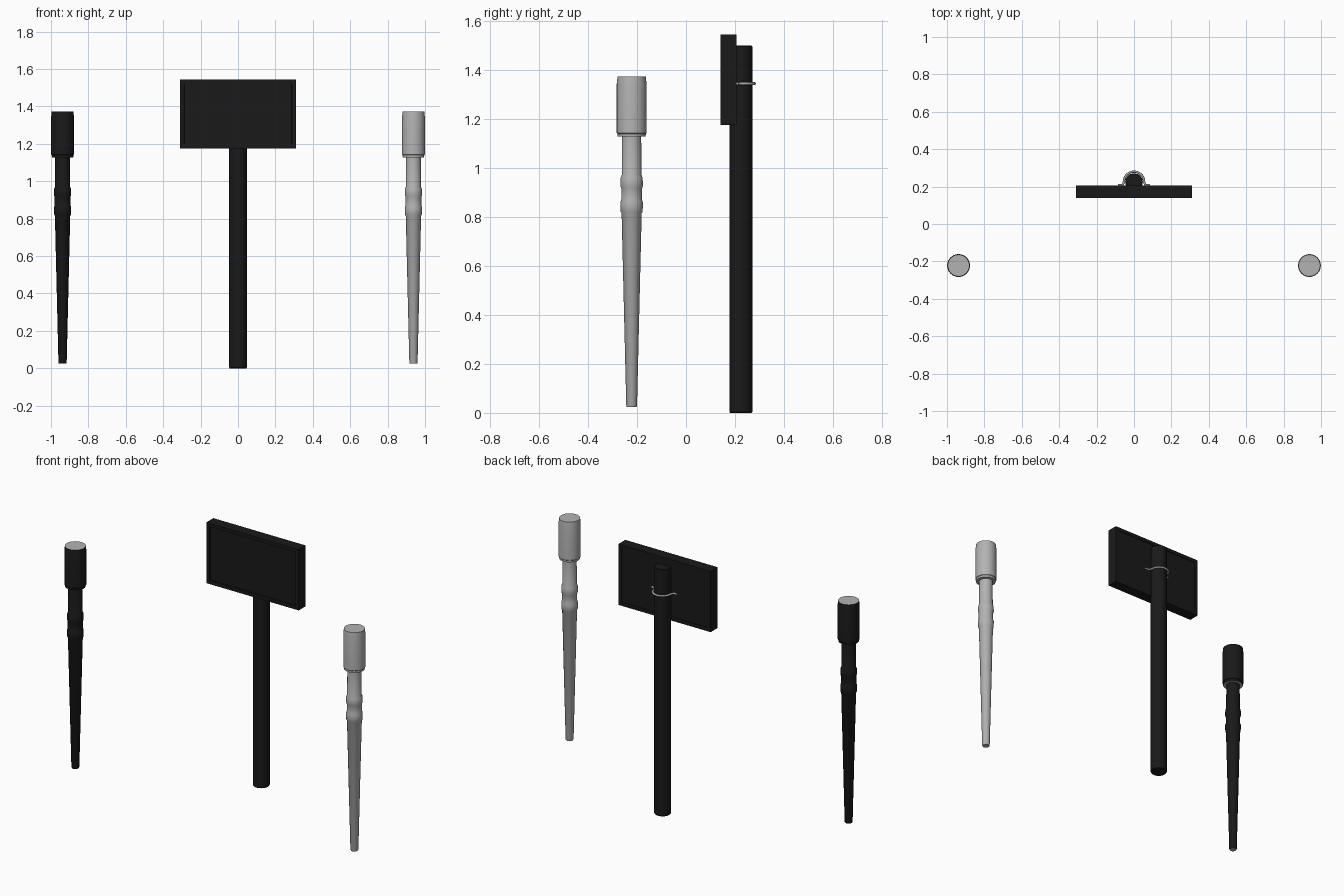
import bpy, bmesh, math
from mathutils import Vector

if "Cube" in bpy.data.objects:
    bpy.data.objects.remove(bpy.data.objects["Cube"])


def material(name, c):
    m = bpy.data.materials.new(name)
    m.diffuse_color = (c, c, c, 1)
    m.use_nodes = True
    m.node_tree.nodes["Principled BSDF"].inputs["Base Color"].default_value = m.diffuse_color
    return m


black = material("black", 0.01)
grey = material("grey", 0.45)


def finish(bm, name, mats, smooth=True):
    bmesh.ops.recalc_face_normals(bm, faces=bm.faces)
    me = bpy.data.meshes.new(name)
    bm.to_mesh(me)
    bm.free()
    ob = bpy.data.objects.new(name, me)
    bpy.context.collection.objects.link(ob)
    for m in mats:
        me.materials.append(m)
    if smooth:
        bpy.ops.object.select_all(action='DESELECT')
        ob.select_set(True)
        bpy.context.view_layer.objects.active = ob
        bpy.ops.object.shade_smooth_by_angle(angle=math.radians(35))
    return ob


def turned(name, profile, centre, mats, n=32):
    """Closed solid turned about a vertical axis from (radius, z) points."""
    bm = bmesh.new()
    rings = [[bm.verts.new((centre[0] + r * math.cos(2 * math.pi * i / n),
                            centre[1] + r * math.sin(2 * math.pi * i / n), z))
              for i in range(n)] for r, z in profile]
    for a, b in zip(rings, rings[1:]):
        for i in range(n):
            j = (i + 1) % n
            bm.faces.new((a[i], a[j], b[j], b[i]))
    for ring in (rings[0], rings[-1]):
        bm.faces.new(ring).material_index = len(mats) - 1
    return finish(bm, name, mats)


# Torches: tapered handle with two grip bands, and a cylindrical head
handle = [(0.020, 0.025), (0.022, 0.03), (0.041, 0.815), (0.045, 0.822),
          (0.046, 0.86), (0.042, 0.872), (0.042, 0.915), (0.046, 0.927),
          (0.045, 0.96), (0.040, 0.972), (0.039, 1.14)]
head = [(0.057, 1.128), (0.058, 1.14), (0.061, 1.143), (0.061, 1.345),
        (0.059, 1.36), (0.058, 1.373)]
for side, x, mats in (("left", -0.938, [black, grey]), ("right", 0.938, [grey])):
    turned(side + "_torch_handle", handle, (x, -0.222), mats)
    turned(side + "_torch_head", head, (x, -0.222), mats)

# Sign post
turned("sign_post", [(0.044, 0), (0.047, 0.004), (0.047, 1.496), (0.044, 1.5)],
       (0, 0.224), [black])

# Sign board with a shallow framed recess on front and back
bm = bmesh.new()
bmesh.ops.create_cube(bm, size=1)
for v in bm.verts:
    v.co = Vector((v.co.x * 0.62, v.co.y * 0.066 + 0.173, v.co.z * 0.37 + 1.36))
bm.normal_update()
for sign, depth in ((-1, 0.008), (1, 0.003)):
    face = next(f for f in bm.faces if f.normal.y * sign > 0.9)
    bmesh.ops.inset_region(bm, faces=[face], thickness=0.03)
    ret = bmesh.ops.inset_region(bm, faces=[face], thickness=0.002, depth=-depth)
finish(bm, "sign_board", [black], smooth=False)

# Clamp: thin bracket wrapping behind the post with a flange on each side
cu = bpy.data.curves.new("post_clamp", 'CURVE')
cu.dimensions = '3D'
cu.bevel_depth = 0.006
cu.bevel_resolution = 2
cu.use_fill_caps = True
path = [(0.085, 0.208), (0.06, 0.208)]
path += [(0.054 * math.cos(a), 0.226 + 0.054 * math.sin(a))
         for a in [math.pi * i / 20 for i in range(21)]]
path += [(-0.06, 0.208), (-0.085, 0.208)]
sp = cu.splines.new('POLY')
sp.points.add(len(path) - 1)
for p, (x, y) in zip(sp.points, path):
    p.co = (x, y, 1.345, 1)
clamp = bpy.data.objects.new("post_clamp", cu)
cu.materials.append(grey)
bpy.context.collection.objects.link(clamp)
